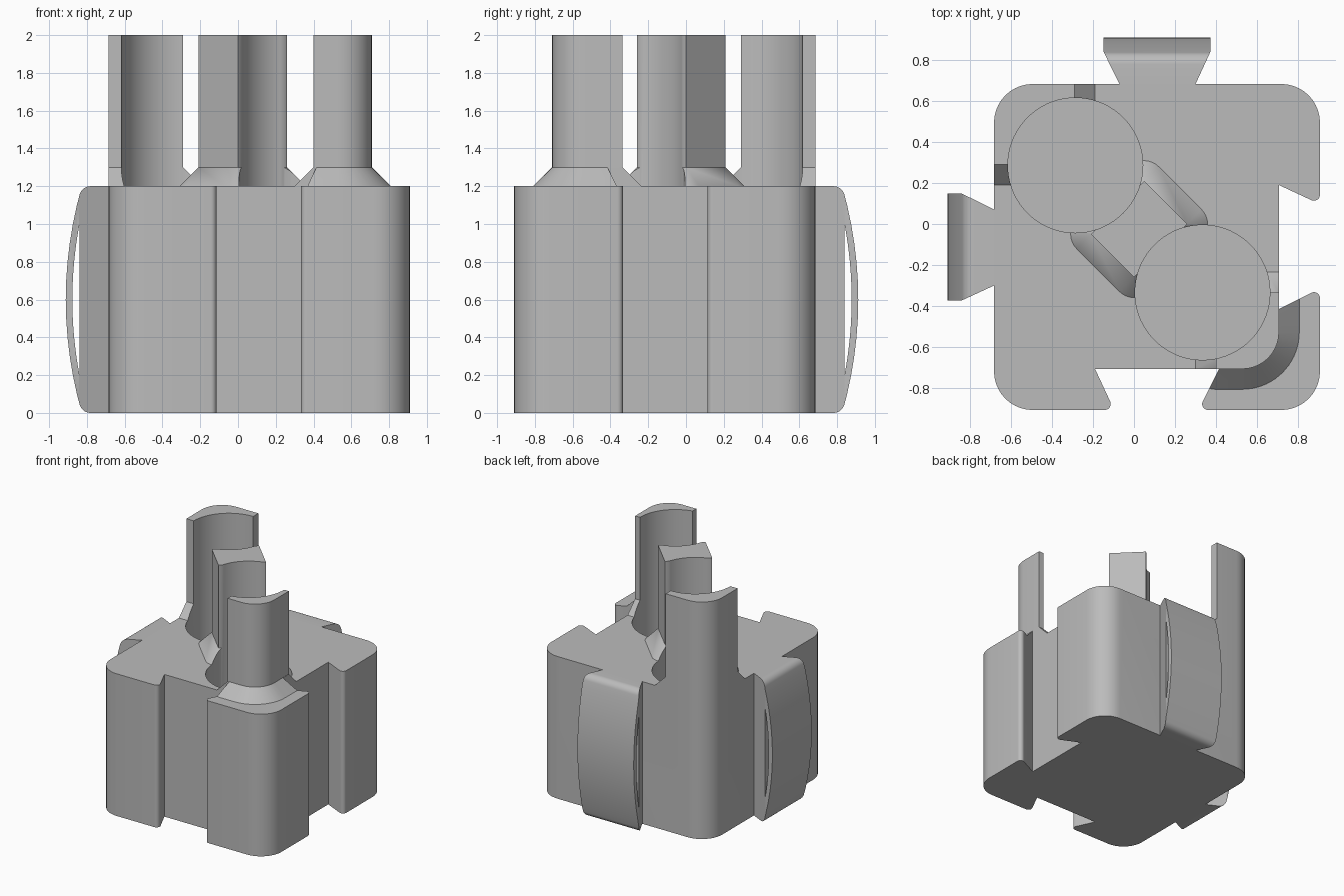
import bpy, bmesh, math
from mathutils import Vector

if "Cube" in bpy.data.objects:
    bpy.data.objects.remove(bpy.data.objects["Cube"], do_unlink=True)

grey = bpy.data.materials.new("plain_grey")
grey.use_nodes = True
colour = (0.5, 0.5, 0.5, 1)
grey.diffuse_color = colour
grey.node_tree.nodes["Principled BSDF"].inputs["Base Color"].default_value = colour

BLOCK_TOP, FLARE_TOP, POST_TOP = 1.2, 1.3, 2.0
BORE_RADIUS, FLOOR = 0.33, 0.08


def finish(name, bm):
    bmesh.ops.recalc_face_normals(bm, faces=bm.faces)
    mesh = bpy.data.meshes.new(name)
    bm.to_mesh(mesh)
    bm.free()
    mesh.materials.append(grey)
    ob = bpy.data.objects.new(name, mesh)
    bpy.context.collection.objects.link(ob)
    return ob


def upright(u, v, w):
    return (u, v, w)


def prism(name, pts, lo, hi, place=upright):
    """Extrude a 2D outline from lo to hi."""
    bm = bmesh.new()
    a = [bm.verts.new(place(p[0], p[1], lo)) for p in pts]
    b = [bm.verts.new(place(p[0], p[1], hi)) for p in pts]
    bm.faces.new(a)
    bm.faces.new(b[::-1])
    for i in range(len(pts)):
        j = (i + 1) % len(pts)
        bm.faces.new((a[i], b[i], b[j], a[j]))
    return finish(name, bm)


def rounded(corners, steps=10):
    """Outline from (x, y, radius) corners with filleted points."""
    out = []
    for i, (x, y, r) in enumerate(corners):
        p = Vector((x, y))
        if r == 0:
            out.append(p)
            continue
        u = (Vector(corners[i - 1][:2]) - p).normalized()
        v = (Vector(corners[(i + 1) % len(corners)][:2]) - p).normalized()
        half = u.angle(v) / 2
        c = p + (u + v).normalized() * r / math.sin(half)
        a, b = p + u * r / math.tan(half) - c, p + v * r / math.tan(half) - c
        start = math.atan2(a.y, a.x)
        turn = math.atan2(a.x * b.y - a.y * b.x, a.dot(b))
        for k in range(steps + 1):
            t = start + turn * k / steps
            out.append(c + Vector((math.cos(t), math.sin(t))) * r)
    return out


def circle(x, y, r, n):
    return [(x + r * math.cos(math.tau * k / n), y + r * math.sin(math.tau * k / n))
            for k in range(n)]


def flare(name, pts):
    """Sloping foot that spreads around a post outline."""
    bm = bmesh.new()
    for p in pts:
        bm.verts.new((p[0], p[1], FLARE_TOP))
        for q in circle(p[0], p[1], FLARE_TOP - BLOCK_TOP, 32):
            bm.verts.new((q[0], q[1], BLOCK_TOP))
            bm.verts.new((q[0], q[1], BLOCK_TOP - 0.1))
    res = bmesh.ops.convex_hull(bm, input=bm.verts)
    junk = {g for g in res["geom_interior"] + res["geom_unused"]
            if isinstance(g, bmesh.types.BMVert)}
    bmesh.ops.delete(bm, geom=list(junk), context="VERTS")
    bmesh.ops.dissolve_limit(bm, angle_limit=0.01, verts=bm.verts, edges=bm.edges)
    return finish(name, bm)


def combine(ob, tool, operation):
    """Apply a boolean and discard the tool."""
    mod = ob.modifiers.new("cut", "BOOLEAN")
    mod.operation, mod.object, mod.solver = operation, tool, "EXACT"
    bpy.context.view_layer.objects.active = ob
    bpy.ops.object.modifier_apply(modifier=mod.name)
    bpy.data.objects.remove(tool, do_unlink=True)


def smooth(ob):
    bpy.ops.object.select_all(action="DESELECT")
    ob.select_set(True)
    bpy.context.view_layer.objects.active = ob
    bpy.ops.object.shade_smooth_by_angle(angle=math.radians(28))


# Plan outline, symmetric about the diagonal, with two dovetail slots
half = [(0.91, 0.685, 0.19), (0.91, 0.097, 0.03), (0.71, 0.19, 0),
        (0.71, -0.415, 0), (0.91, -0.315, 0.03)]
outline = ([(-0.685, 0.685, 0.19)] + half + [(0.91, -0.91, 0.19)]
           + [(-y, -x, r) for x, y, r in reversed(half)])

# Block slab plus posts and their flared feet
body = prism("holder_body", [(-2, -2), (2, -2), (2, 2), (-2, 2)], -1, BLOCK_TOP)
corner_post = [(-1.2, 0.29), (-0.29, 0.29), (-0.29, 1.2), (-1.2, 1.2)]
middle_post = [(-0.21, -0.05), (0.0, -0.26), (0.26, 0.0), (0.05, 0.21)]
front_post = rounded([(0.4, -0.335, 0), (0.4, -0.709, 0),
                      (0.709, -0.709, 0.18), (0.709, -0.335, 0)])
# Fill the sharp ends towards the bores before the bores are cut
for name, pts in (("corner", corner_post), ("middle", middle_post), ("front", front_post)):
    combine(body, flare(name + "_foot", pts), "UNION")
    combine(body, prism(name + "_post", pts, 1.0, POST_TOP + 0.5), "UNION")
combine(body, prism("envelope", rounded(outline), 0, POST_TOP), "INTERSECT")

# Two round bores
for x, y in ((-0.287, 0.287), (0.335, -0.335)):
    combine(body, prism("bore", circle(x, y, BORE_RADIUS, 72), FLOOR, 3), "DIFFERENCE")
smooth(body)


# Dovetail spring tabs on the back and right sides
def bulge(z, crest):
    return crest - 0.085 * ((z - 0.6) / 0.6) ** 2


plan = [(-0.07, 0.682), (0.3, 0.682), (0.375, 0.845),
        (0.375, 1.0), (-0.15, 1.0), (-0.15, 0.845)]
rise = [k * BLOCK_TOP / 12 for k in range(13)]
side = rounded([(0.5, 0, 0)] + [(bulge(z, 0.912), z, 0.06 if z in (rise[0], rise[-1]) else 0)
                                for z in rise] + [(0.5, BLOCK_TOP, 0)])
slit = [(bulge(z, 0.877), z) for z in (0.204 + 0.792 * k / 16 for k in range(17))]


def across(u, v, w):
    return (w, u, v)


def swapped(place):
    def inner(u, v, w):
        x, y, z = place(u, v, w)
        return (-y, -x, z)
    return inner


for name, wrap in (("back_tab", lambda f: f), ("right_tab", swapped)):
    tab = prism(name, plan, -0.5, 2, wrap(upright))
    combine(tab, prism("side_shape", side, -1, 1, wrap(across)), "INTERSECT")
    combine(tab, prism("slit", slit, -1, 1, wrap(across)), "DIFFERENCE")
    smooth(tab)
